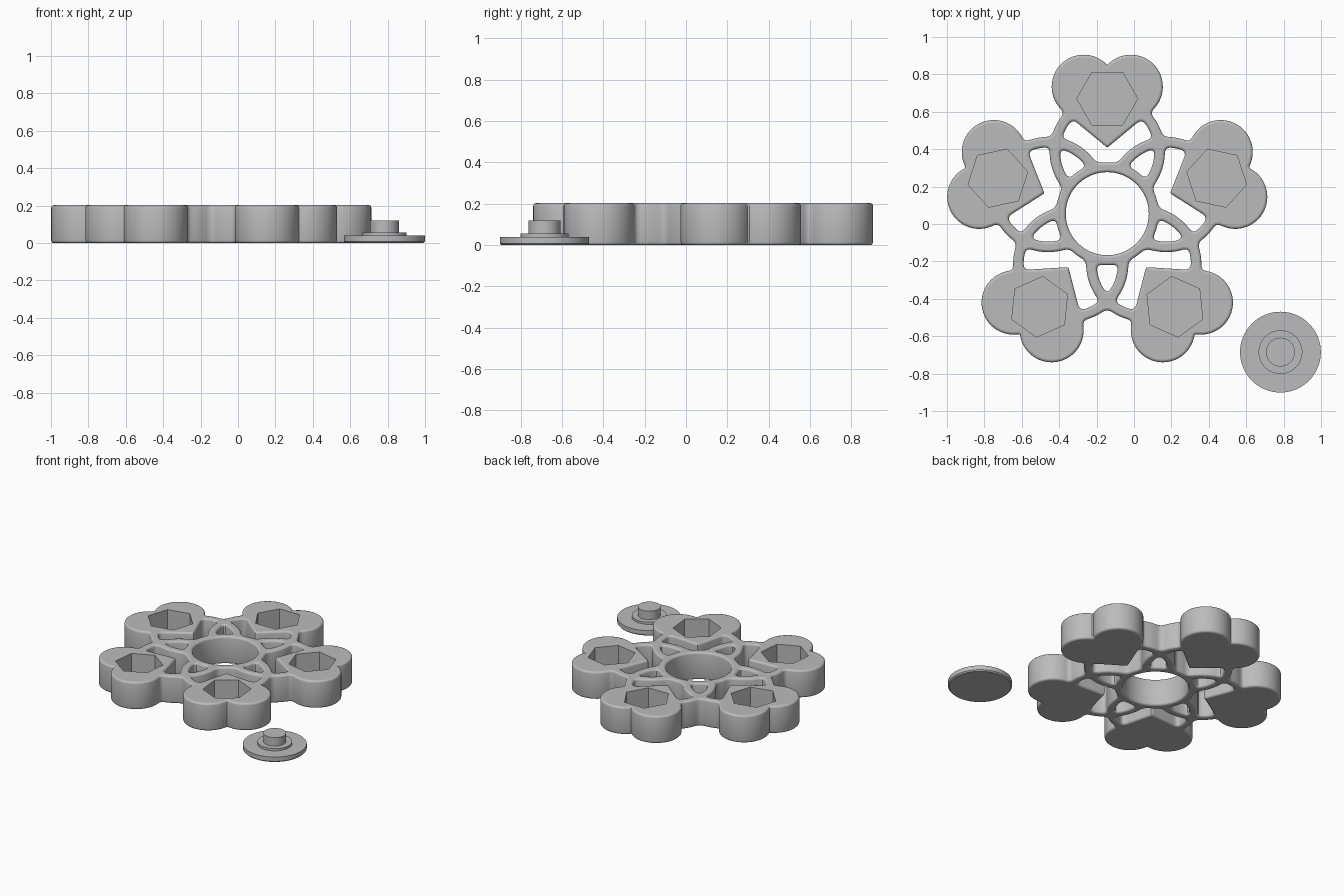
import bpy
import bmesh
import math
from mathutils import Matrix, Vector

if "Cube" in bpy.data.objects:
    bpy.data.objects.remove(bpy.data.objects["Cube"], do_unlink=True)

HEIGHT, ROUND = 0.203, 0.014
SECTOR = math.tau / 5
CENTRE = Vector((-0.143, 0.055, HEIGHT / 2))

grey = bpy.data.materials.new("plain_grey")
grey.use_nodes = True
grey.diffuse_color = (0.5, 0.5, 0.5, 1)
grey.node_tree.nodes["Principled BSDF"].inputs["Base Color"].default_value = (0.5, 0.5, 0.5, 1)


def add_object(name, data, location):
    obj = bpy.data.objects.new(name, data)
    obj.location = location
    bpy.context.scene.collection.objects.link(obj)
    return obj


def bake(obj):
    """Mesh of an object with its curve settings and modifiers applied."""
    bpy.context.view_layer.update()
    graph = bpy.context.evaluated_depsgraph_get()
    return bpy.data.meshes.new_from_object(obj.evaluated_get(graph))


def finish(mesh):
    """One material, smooth sides, flat caps."""
    mesh.materials.clear()
    mesh.materials.append(grey)
    mesh.shade_smooth()
    mesh.set_sharp_from_angle(angle=math.radians(32))
    for face in mesh.polygons:
        face.material_index = 0
        if abs(face.normal.z) > 0.999:
            face.use_smooth = False


# Outline of the spinner as a distance field: hearts, loops, hub, bore
LOBE_X, LOBE_Y, LOBE_R, TIP_Y = 0.126, 0.679, 0.171, 0.353
LOOP_Y, LOOP_R, LOOP_HALF = 0.332, 0.280, 0.028
HUB_R, BORE_R = 0.275, 0.222
reach = math.hypot(LOBE_X, LOBE_Y - TIP_Y)
slant = math.atan2(LOBE_X, LOBE_Y - TIP_Y) + math.asin(LOBE_R / reach)
side = math.sqrt(reach ** 2 - LOBE_R ** 2)


def blend(a, b, k=0.03):
    h = max(k - abs(a - b), 0) / k
    return min(a, b) - h * h * k / 4


def heart(x, y):
    lobe = math.hypot(x - LOBE_X, y - LOBE_Y) - LOBE_R
    v = y - TIP_Y
    edge = x * math.cos(slant) - v * math.sin(slant)
    along = x * math.sin(slant) + v * math.cos(slant) - side
    return min(lobe, max(edge, along, y - LOBE_Y))


def loop_band(x, y, turn):
    cx, cy = LOOP_Y * math.sin(turn), LOOP_Y * math.cos(turn)
    return abs(math.hypot(x - cx, y - cy) - LOOP_R) - LOOP_HALF


def field(px, py):
    r = math.hypot(px, py)
    a = abs((math.atan2(px, py) + SECTOR / 2) % SECTOR - SECTOR / 2)
    x, y = r * math.sin(a), r * math.cos(a)
    d = blend(heart(x, y), loop_band(x, y, 0))
    d = blend(d, loop_band(x, y, SECTOR))
    d = blend(d, r - HUB_R)
    return max(d, BORE_R - r)


def trace_outlines(step=0.01, half=93):
    """Closed zero contours of the field, found on a triangulated grid."""
    span = range(-half, half + 1)
    value = {(i, j): field(i * step, j * step) for i in span for j in span}
    links = {}
    for i in span[:-1]:
        for j in span[:-1]:
            a, b, c, d = (i, j), (i + 1, j), (i + 1, j + 1), (i, j + 1)
            for tri in ((a, b, c), (a, c, d)):
                inside = [p for p in tri if value[p] < 0]
                outside = [p for p in tri if value[p] >= 0]
                if not inside or not outside:
                    continue
                ends = [(p, q) for p in inside for q in outside]
                links.setdefault(ends[0], []).append(ends[1])
                links.setdefault(ends[1], []).append(ends[0])

    def point(key):
        p, q = key
        t = value[p] / (value[p] - value[q])
        return Vector(p).lerp(Vector(q), t) * step

    while links:
        start = next(iter(links))
        chain, nxt = [start], links.pop(start)[0]
        while nxt in links:
            chain.append(nxt)
            near = links.pop(nxt)
            nxt = near[0] if near[0] in links else near[-1]
        yield [point(key) for key in chain]


def resample(points, gap=0.012):
    """Evenly spaced points along a closed loop."""
    closed = points + points[:1]
    lengths = [(q - p).length for p, q in zip(closed, closed[1:])]
    total = sum(lengths)
    count = max(3, round(total / gap))
    result, seg, done = [], 0, 0.0
    for n in range(count):
        target = total * n / count
        while seg < len(lengths) - 1 and done + lengths[seg] < target:
            done += lengths[seg]
            seg += 1
        t = (target - done) / max(lengths[seg], 1e-9)
        result.append(closed[seg].lerp(closed[seg + 1], min(t, 1)))
    return result


# Spinner body: outlines extruded with rounded edges
curve = bpy.data.curves.new("spinner_outline", "CURVE")
curve.dimensions = "2D"
curve.fill_mode = "BOTH"
curve.extrude = HEIGHT / 2 - ROUND
curve.bevel_depth = ROUND
curve.bevel_resolution = 2
curve.offset = -ROUND
for outline in trace_outlines():
    pts = resample(outline)
    if len(pts) < 6:
        continue
    spline = curve.splines.new("POLY")
    spline.points.add(len(pts) - 1)
    for target, p in zip(spline.points, pts):
        target.co = (p.x, p.y, 0, 1)
    spline.use_cyclic_u = True
outline_obj = add_object("spinner_outline", curve, CENTRE)
body_mesh = bake(outline_obj)
bpy.data.objects.remove(outline_obj, do_unlink=True)

bm = bmesh.new()
bm.from_mesh(body_mesh)
bmesh.ops.remove_doubles(bm, verts=bm.verts, dist=0.0002)
bmesh.ops.recalc_face_normals(bm, faces=bm.faces)
bm.to_mesh(body_mesh)
bm.free()
spinner = add_object("spinner_body", body_mesh, CENTRE)

# Hexagonal pockets, one sunk into each heart
FLOOR, POCKET_TOP = 0.03, 0.25
bm = bmesh.new()
for k in range(5):
    place = (Matrix.Rotation(k * SECTOR, 4, "Z")
             @ Matrix.Translation((0, 0.615, (FLOOR + POCKET_TOP - HEIGHT) / 2))
             @ Matrix.Rotation(math.pi / 6, 4, "Z"))
    bmesh.ops.create_cone(bm, cap_ends=True, segments=6, radius1=0.163, radius2=0.163,
                          depth=POCKET_TOP - FLOOR, matrix=place)
cutter_mesh = bpy.data.meshes.new("pocket_cutter")
bm.to_mesh(cutter_mesh)
bm.free()
cutter = add_object("pocket_cutter", cutter_mesh, CENTRE)
cutter.hide_render = True
cut = spinner.modifiers.new("pockets", "BOOLEAN")
cut.operation = "DIFFERENCE"
cut.solver = "EXACT"
cut.object = cutter
cut_mesh = bake(spinner)
spinner.modifiers.clear()
spinner.data = cut_mesh
bpy.data.objects.remove(cutter, do_unlink=True)
finish(cut_mesh)

# Bearing cap: stepped disc turned around its axis
profile = [(0, 0), (0.208, 0), (0.216, 0.008), (0.216, 0.04), (0.117, 0.04),
           (0.117, 0.057), (0.077, 0.057), (0.077, 0.12), (0, 0.12)]
bm = bmesh.new()
verts = [bm.verts.new((r, 0, z)) for r, z in profile]
edges = [bm.edges.new(pair) for pair in zip(verts, verts[1:])]
bmesh.ops.spin(bm, geom=verts + edges, axis=(0, 0, 1), cent=(0, 0, 0),
               angle=math.tau, steps=72, use_merge=True)
bmesh.ops.remove_doubles(bm, verts=bm.verts, dist=0.0002)
bmesh.ops.recalc_face_normals(bm, faces=bm.faces)
cap_mesh = bpy.data.meshes.new("bearing_cap")
bm.to_mesh(cap_mesh)
bm.free()
add_object("bearing_cap", cap_mesh, (0.783, -0.685, 0))
finish(cap_mesh)
